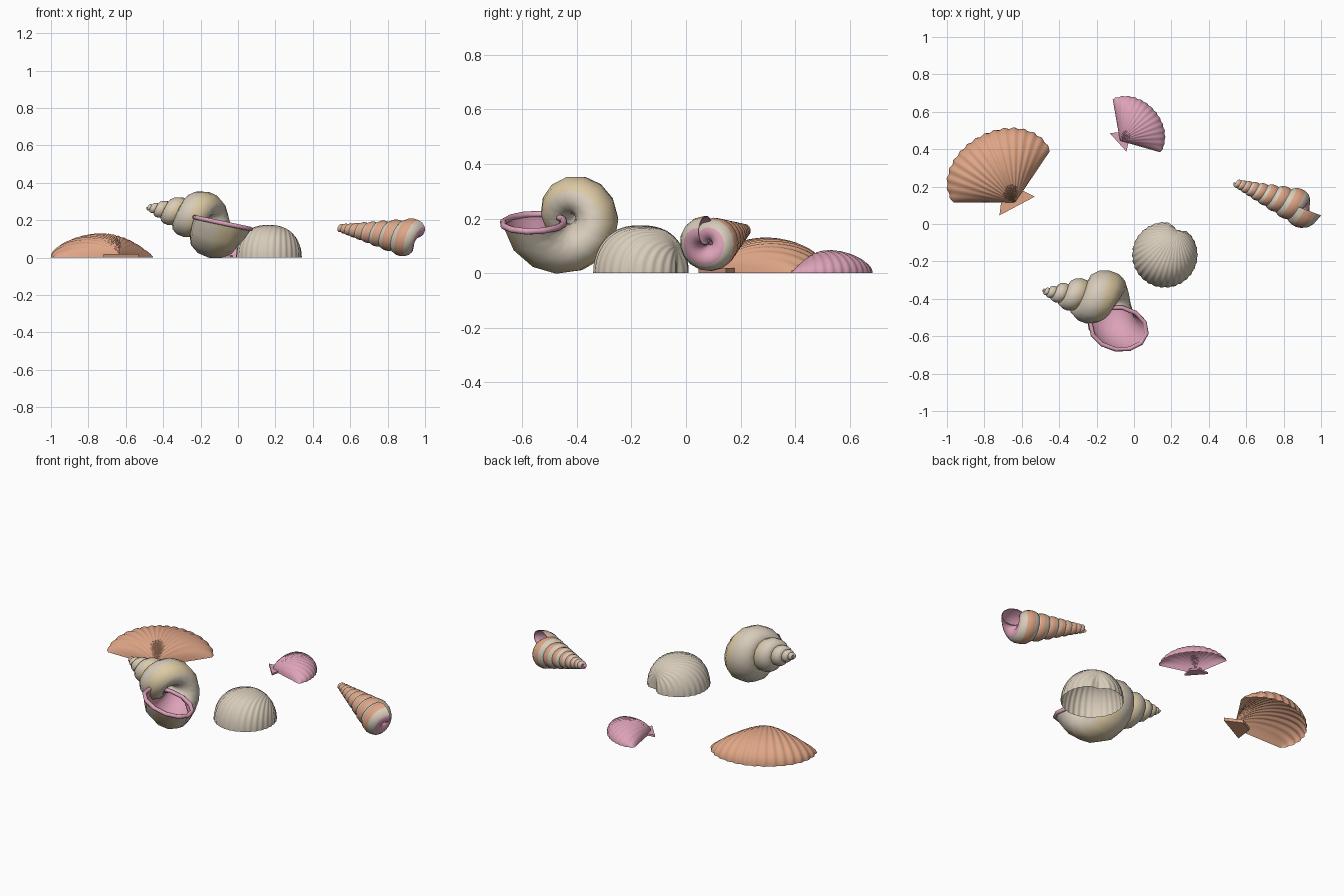
import bpy, bmesh
from math import sin, cos, pi, exp, radians
from mathutils import Vector, Matrix

cube = bpy.data.objects.get("Cube")
if cube:
    bpy.data.objects.remove(cube, do_unlink=True)


def material(name, rgb):
    m = bpy.data.materials.new(name)
    m.use_nodes = True
    m.diffuse_color = (*rgb, 1)
    m.node_tree.nodes["Principled BSDF"].inputs["Base Color"].default_value = (*rgb, 1)
    return m


CREAM = material("cream", (0.68, 0.60, 0.49))
TAN = material("tan", (0.72, 0.59, 0.37))
SALMON = material("salmon", (0.74, 0.38, 0.24))
PINK = material("pink", (0.72, 0.36, 0.48))


def finish(name, bm, mats):
    mesh = bpy.data.meshes.new(name)
    bm.to_mesh(mesh)
    bm.free()
    obj = bpy.data.objects.new(name, mesh)
    bpy.context.collection.objects.link(obj)
    for m in mats:
        mesh.materials.append(m)
    bpy.ops.object.select_all(action='DESELECT')
    obj.select_set(True)
    bpy.context.view_layer.objects.active = obj
    bpy.ops.object.shade_smooth_by_angle(angle=radians(50))


def skin(name, rows, mats, closed=False, rule=None, cap=False, inward=False):
    """Join rows of points into a surface; rule(j) picks the colour of a strip."""
    bm = bmesh.new()
    vs = [[bm.verts.new(p) for p in row] for row in rows]
    n = len(rows[0])
    for a, b in zip(vs, vs[1:]):
        for j in range(n if closed else n - 1):
            k = (j + 1) % n
            f = bm.faces.new((a[j], a[k], b[k], b[j]))
            f.material_index = rule(j) if rule else 0
    if cap:
        bm.faces.new(vs[-1])
    bmesh.ops.remove_doubles(bm, verts=bm.verts, dist=0.0001)
    bmesh.ops.recalc_face_normals(bm, faces=bm.faces)
    if inward:
        bmesh.ops.reverse_faces(bm, faces=bm.faces)
    finish(name, bm, mats)


# ---------- coiled shells ----------
def coil(apex, axis, start, height, reach, tube, length, growth, flare, sides):
    """Return ring(t, scale): the tube section t turns back from the opening."""
    apex, axis, start = Vector(apex), Vector(axis).normalized(), Vector(start)
    e1 = (start - axis * start.dot(axis)).normalized()
    e2 = axis.cross(e1)

    def ring(t, scale=1.0):
        g = growth ** -t
        f = g * (1 + flare * max(0, 1 - t / 0.3))
        out = e1 * cos(2 * pi * t) + e2 * sin(2 * pi * t)
        mid = apex + axis * height * g + out * reach * f
        return [mid + (out * tube * cos(p) + axis * length * sin(p)) * f * scale
                for p in (2 * pi * j / sides for j in range(sides))]
    return ring


def coiled_shell(name, ring, turns, steps, mats, rule):
    rows = [ring(i / steps) for i in range(int(turns * steps) + 1)]
    skin(name, rows, mats, closed=True, rule=rule, cap=True)
    inner = [ring(i / steps, 0.93) for i in range(int(0.5 * steps) + 1)]
    skin(name + "_lining", inner, [PINK], closed=True, cap=True, inward=True)
    skin(name + "_edge", [ring(0), ring(0, 0.93)], [PINK], closed=True)


# Large snail shell, opening upwards
snail = coil((-0.51, -0.355, 0.275), (0.97, -0.165, -0.205), (0, -1, 0),
             0.465, 0.114, 0.102, 0.14, 1.64, 0.13, 12)
coiled_shell("snail_shell", snail, 5.5, 14, [CREAM, TAN], lambda j: int(j < 2))

# Rolled lip around the opening
curve = bpy.data.curves.new("snail_lip", 'CURVE')
curve.dimensions = '3D'
curve.bevel_depth = 0.012
curve.bevel_resolution = 2
lip = curve.splines.new('POLY')
points = snail(0, 0.98)
lip.points.add(len(points) - 1)
for point, co in zip(lip.points, points):
    point.co = (*co, 1)
lip.use_cyclic_u = True
lip.use_smooth = True
curve.materials.append(PINK)
bpy.context.collection.objects.link(bpy.data.objects.new("snail_lip", curve))

# Slim turret shell: salmon stripe on the widest line, cream beside it, pink base
turret = coil((0.453, 0.253, 0.172), (0.925, -0.35, -0.14), (0, 0, 1),
              0.51, 0.056, 0.054, 0.073, 1.21, 0.0, 16)
coiled_shell("turret_shell", turret, 8.5, 16, [SALMON, CREAM, PINK],
             lambda j: 0 if j in (0, 15) else 1 if j in (1, 2, 13, 14) else 2)


# ---------- ribbed fan shells ----------
def fan_shell(name, hub, heading, spread, length, trim, height, ribs, depth, ear, mat):
    hub = Vector(hub)
    turn = Matrix.Rotation(radians(heading), 3, 'Z')
    rows, n, cols = [], 24, ribs * 6
    for i in range(n + 1):
        s = (1 - cos(pi * i / n)) / 2
        row = []
        for j in range(cols + 1):
            u = 2 * j / cols - 1
            a = u * radians(spread)
            rib = cos(pi * ribs * (u + 1) + pi)
            r = length * (1 - trim * u ** 4) * (1 + depth * s * rib) * s
            z = height * sin(pi * i / n) * max(0, 1 - u * u) ** 0.5 * (1 + 2 * depth * rib)
            row.append(hub + turn @ Vector((r * cos(a), r * sin(a), z)))
        rows.append(row)
    skin(name, rows, [mat])
    # Hinge ears: a thin tapered plate behind the hub
    bm = bmesh.new()
    outline = [(-0.2, -1), (-0.2, 1), (0.65, 0.4), (0.65, -0.4)]
    face = bm.faces.new([bm.verts.new(hub + turn @ Vector((x * ear, y * ear, 0)))
                         for x, y in outline])
    top = bmesh.ops.extrude_face_region(bm, geom=[face])["geom"]
    bmesh.ops.translate(bm, vec=(0, 0, ear * 0.18),
                        verts=[v for v in top if isinstance(v, bmesh.types.BMVert)])
    bmesh.ops.recalc_face_normals(bm, faces=bm.faces)
    finish(name + "_ears", bm, [mat])


fan_shell("large_scallop", (-0.635, 0.115, 0), 118, 62, 0.4, 0.17, 0.128, 16, 0.01, 0.107, SALMON)
fan_shell("small_scallop", (-0.075, 0.445, 0), 42, 58, 0.245, 0.08, 0.083, 14, 0.008, 0.066, PINK)

# ---------- domed cockle, ribs meeting at a beak above a notch in the back rim ----------
center, radius = Vector((0.165, -0.165, 0)), 0.174
beak = Vector((cos(radians(64)), sin(radians(64)))) * 0.88
rows, n, ribs = [], 30, 30
for i in range(n + 1):
    s = sin(pi / 2 * i / n)
    row = []
    for j in range(ribs * 6):
        b = 2 * pi * j / (ribs * 6)
        q = beak.lerp(Vector((cos(b), sin(b))), s)
        rho = min(1, q.length)
        rib = 1 + 0.012 * s * cos(ribs * b)
        z = 0.174 * (1 - rho ** 2.5) ** 0.5 * rib
        notch = exp(-(q.angle(beak, 0) / 0.22) ** 2) * rho ** 8
        q *= radius * rib * (1 - 0.15 * notch)
        row.append(center + Vector((q.x, q.y, z)))
    rows.append(row)
skin("cockle_shell", rows, [CREAM], closed=True)
